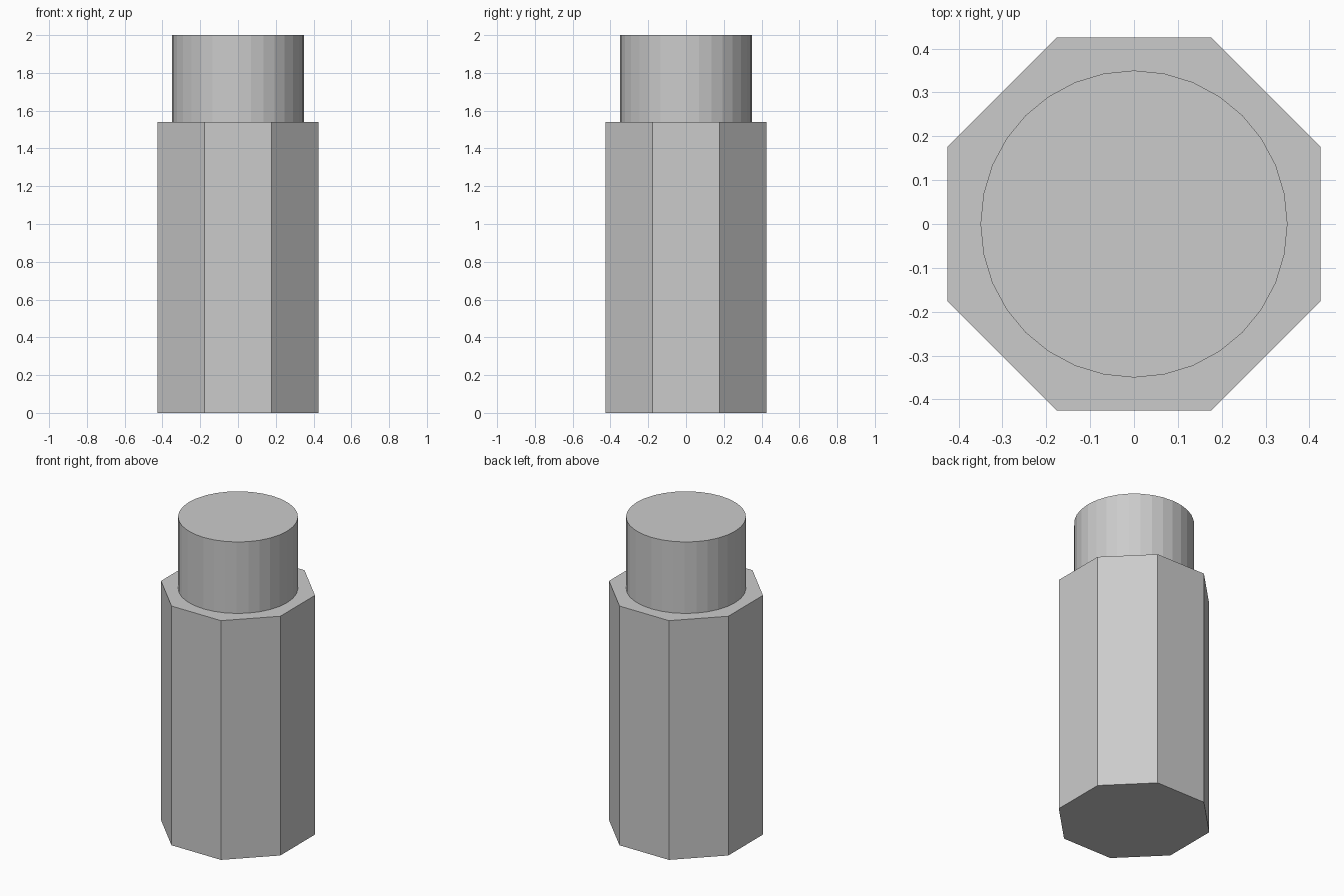
import bpy
from math import pi

if "Cube" in bpy.data.objects:
    bpy.data.objects.remove(bpy.data.objects["Cube"])


def prism(name, sides, radius, z0, z1, turn=0.0):
    """Upright flat-shaded prism between two heights."""
    bpy.ops.mesh.primitive_cylinder_add(
        vertices=sides, radius=radius, depth=z1 - z0,
        location=(0, 0, (z0 + z1) / 2), rotation=(0, 0, turn))
    obj = bpy.context.object
    obj.name = name
    return obj


STEP = 1.54

# Octagonal lower body, flats facing the axes
prism("octagonal_body", 8, 0.46, 0.0, STEP, pi / 8)

# Round neck standing on the body
prism("round_neck", 32, 0.35, STEP, 2.0)
